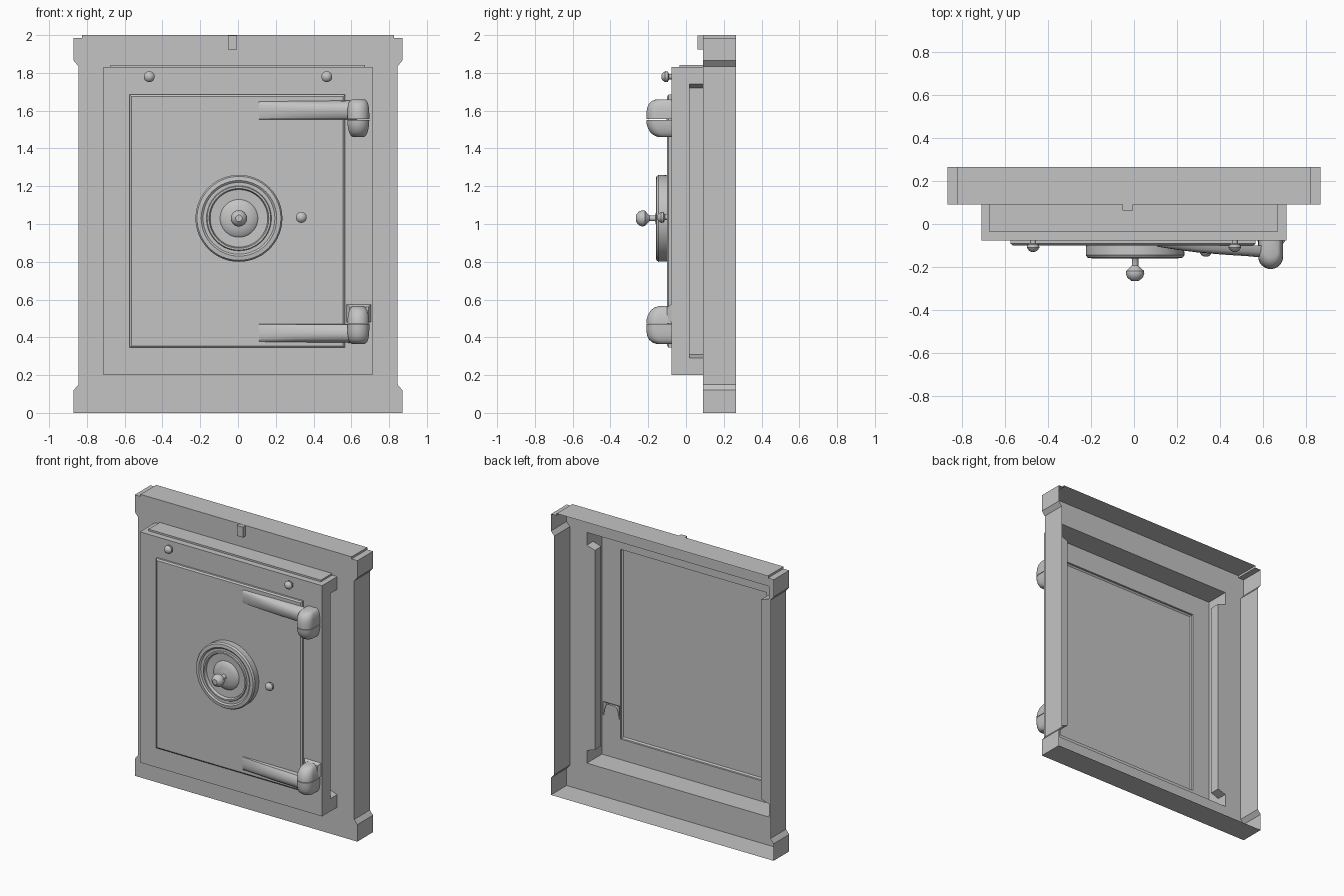
import bpy, bmesh, math

old = bpy.data.objects.get("Cube")
if old:
    bpy.data.objects.remove(old, do_unlink=True)

grey = bpy.data.materials.new("plain grey metal")
grey.use_nodes = True
colour = (0.55, 0.55, 0.55, 1)
grey.diffuse_color = colour
grey.node_tree.nodes["Principled BSDF"].inputs["Base Color"].default_value = colour


def finish(bm, name, smooth=0):
    bmesh.ops.recalc_face_normals(bm, faces=bm.faces[:])
    mesh = bpy.data.meshes.new(name)
    bm.to_mesh(mesh)
    bm.free()
    mesh.materials.append(grey)
    ob = bpy.data.objects.new(name, mesh)
    bpy.context.scene.collection.objects.link(ob)
    if smooth:
        bpy.ops.object.select_all(action="DESELECT")
        ob.select_set(True)
        bpy.context.view_layer.objects.active = ob
        bpy.ops.object.shade_smooth_by_angle(angle=math.radians(smooth))
    return ob


def loft(name, rings, start=False, end=False, smooth=0):
    """Skin closed rings of 3D points, with optional end caps."""
    bm = bmesh.new()
    loops = [[bm.verts.new(p) for p in ring] for ring in rings]
    for a, b in zip(loops, loops[1:]):
        for i in range(len(a)):
            j = (i + 1) % len(a)
            bm.faces.new((a[i], a[j], b[j], b[i]))
    if start:
        bm.faces.new(loops[0])
    if end:
        bm.faces.new(loops[-1])
    return finish(bm, name, smooth)


def sheet(name, y, outlines):
    """Flat upright sheet; outlines after the first are holes."""
    bm = bmesh.new()
    edges = []
    for outline in outlines:
        vs = [bm.verts.new((x, y, z)) for x, z in outline]
        edges += [bm.edges.new((vs[i - 1], vs[i])) for i in range(len(vs))]
    bmesh.ops.triangle_fill(bm, edges=edges, use_beauty=True, normal=(0, -1, 0))
    return finish(bm, name)


def at(outline, y):
    return [(x, y, z) for x, z in outline]


def rect(x0, x1, z0, z1):
    return [(x0, z0), (x1, z0), (x1, z1), (x0, z1)]


def mirrored(half):
    return half + [(-x, z) for x, z in reversed(half)]


def box(name, x0, x1, y0, y1, z0, z1):
    r = rect(x0, x1, z0, z1)
    return loft(name, [at(r, y0), at(r, y1)], True, True)


def lathe(name, cx, cz, profile, n=48):
    """Turn a (radius, y) profile about the front-to-back axis."""
    rings = [[(cx + r * math.cos(math.tau * i / n), y, cz + r * math.sin(math.tau * i / n))
              for i in range(n)] for r, y in profile]
    return loft(name, rings, False, True, 35)


# Outlines as (x, z)
frame = mirrored([(0.87, 0), (0.87, 0.12), (0.845, 0.15), (0.845, 1.835),
                  (0.87, 1.865), (0.87, 1.985), (0.825, 1.985), (0.825, 2)])
door_box = mirrored([(0.712, 0.2), (0.712, 0.29), (0.712, 0.31),
                     (0.712, 1.72), (0.712, 1.74), (0.712, 1.83)])
notched = mirrored([(0.712, 0.2), (0.712, 0.29), (0.65, 0.31),
                    (0.65, 1.72), (0.712, 1.74), (0.712, 1.83)])
panel = rect(-0.575, 0.567, 0.345, 1.685)
panel_top = rect(-0.565, 0.557, 0.355, 1.675)
pocket = rect(0.575, 0.705, 0.48, 0.575)
pocket_top = rect(0.59, 0.69, 0.48, 0.56)

# Hollow surround, open at the back
FRONT, FACE, PANEL = 0.09, -0.078, -0.1
loft("frame_walls", [at(frame, FRONT), at(frame, 0.265)])
sheet("frame_face", FRONT, [frame, notched])
box("top_catch", -0.053, -0.005, 0.062, FRONT, 1.925, 1.998)

# Hollow door box with recessed sides
loft("door_sides", [at(door_box, FACE), at(door_box, 0.018),
                    at(notched, 0.018), at(notched, FRONT)])
sheet("door_face", FACE, [door_box, panel, pocket])
box("door_top_ridge", -0.675, 0.672, -0.035, FRONT, 1.83, 1.842)
loft("door_panel", [at(panel, FACE), at(panel, PANEL + 0.008), at(panel_top, PANEL)], False, True)
loft("hinge_pocket", [at(pocket, FACE), at(pocket_top, PANEL)], False, True)

# Dial with stepped rings, and its knob
lathe("dial", 0.005, 1.03, [
    (0.228, PANEL), (0.23, -0.145), (0.222, -0.157), (0.2, -0.16), (0.19, -0.152),
    (0.172, -0.152), (0.168, -0.16), (0.158, -0.16), (0.152, -0.14), (0.1, -0.137),
    (0.093, -0.145), (0.06, -0.155), (0.03, -0.16), (0.02, -0.162)], 64)
lathe("dial_knob", 0.005, 1.03, [
    (0.022, -0.155), (0.015, -0.165), (0.015, -0.193), (0.024, -0.203), (0.041, -0.218),
    (0.043, -0.232), (0.036, -0.25), (0.024, -0.26), (0.018, -0.265)], 32)


# Small round studs
def stud(name, x, z, y):
    lathe(name, x, z, [(0.014, y), (0.014, y - 0.012), (0.027, y - 0.018),
                       (0.029, y - 0.032), (0.02, y - 0.046), (0.008, y - 0.052)], 24)


stud("left_stud", 0.47, 1.78, FACE)
stud("right_stud", -0.47, 1.78, FACE)
stud("handle_stud", 0.335, 1.035, PANEL)


# Hinges: a rounded barrel in two halves and a tapering strap
def hinge(name, z_arm, up):
    # z_arm is the outer edge of the strap; up points towards the other end
    def barrel_ring(h, s):
        pts = [(0.058, 0)] + [(0.058 * math.cos(a), -0.074 - 0.058 * math.sin(a))
                              for a in (math.pi * k / 16 for k in range(17))] + [(-0.058, 0)]
        return [(0.637 + x * s, FACE + y * s, z_arm + up * h) for x, y in pts]

    upper = [(0, 0.6), (0.008, 0.76), (0.022, 0.89), (0.045, 0.97), (0.075, 1), (0.105, 1)]
    lower = [(0.109, 1), (0.13, 0.99), (0.155, 0.93), (0.178, 0.82), (0.192, 0.68), (0.2, 0.5)]
    for part, levels in (("strap_half", upper), ("pin_half", lower)):
        loft(f"{name}_{part}", [barrel_ring(h, s) for h, s in levels], True, True, 45)

    rings = []
    for x, depth in ((0.11, 0.006), (0.2, 0.02), (0.3, 0.033), (0.42, 0.043),
                     (0.53, 0.05), (0.63, 0.06)):
        edge = 0.012 - 0.012 * (x - 0.11)
        section = [(edge, 0), (edge + 0.006, 0.55), (0.03, 0.92), (0.055, 1),
                   (0.085, 0.9), (0.103, 0.6), (0.106, 0)]
        rings.append([(x, PANEL - depth * d, z_arm + up * h) for h, d in section])
    loft(f"{name}_strap", rings, True, True, 40)


hinge("upper_hinge", 1.66, -1)
hinge("lower_hinge", 0.365, 1)
